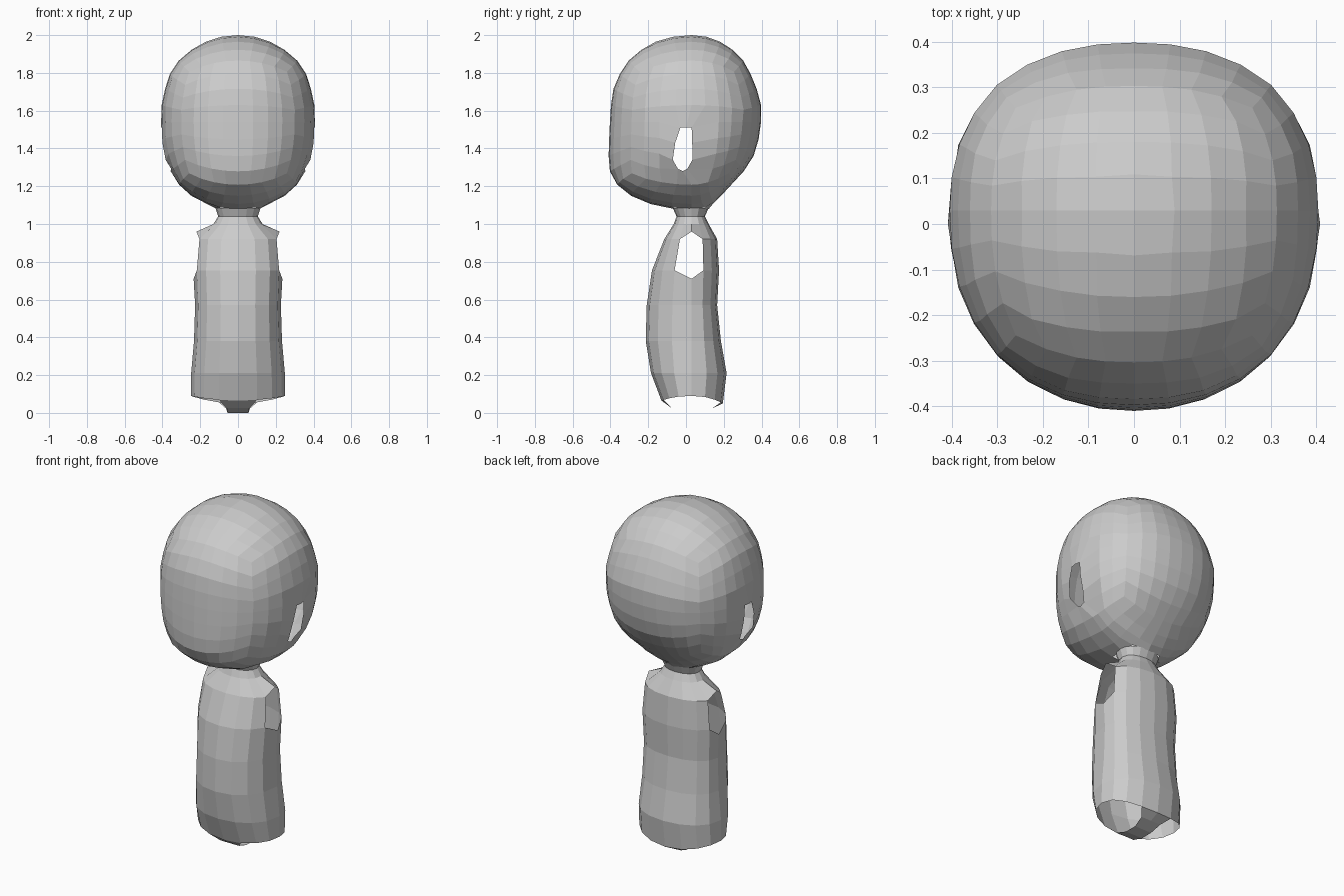
import bpy, bmesh, math

if "Cube" in bpy.data.objects:
    bpy.data.objects.remove(bpy.data.objects["Cube"])

grey = bpy.data.materials.new("plain grey")
grey.diffuse_color = (0.6, 0.6, 0.6, 1)
grey.use_nodes = True
grey.node_tree.nodes["Principled BSDF"].inputs["Base Color"].default_value = grey.diffuse_color

HEAD_Y = 0.03    # widest line of the head
BODY_Y = 0.03    # side seam of the torso

# head profile: z, half width, front y, back y
HEAD = [(1.08, .11, -.06, .12), (1.10, .15, -.17, .135), (1.13, .22, -.26, .17),
        (1.18, .29, -.34, .21), (1.25, .345, -.40, .285), (1.35, .385, -.41, .355),
        (1.45, .405, -.407, .385), (1.60, .41, -.40, .405), (1.70, .39, -.39, .38),
        (1.78, .37, -.36, .35), (1.87, .31, -.30, .30), (1.92, .25, -.24, .25),
        (1.965, .17, -.16, .18), (1.99, .09, -.07, .11), (2.0, .08, -.06, .10)]

# torso rings, same columns, from neck to hips
BODY = [(1.085, .12, -.07, .12), (1.04, .105, -.05, .10), (1.00, .13, -.065, .12),
        (.92, .22, -.115, .165), (.755, .235, -.18, .175), (.57, .227, -.208, .165),
        (.38, .233, -.213, .185), (.21, .248, -.185, .215), (.09, .25, -.13, .195)]


def profile(table, z):
    """Interpolate half width, front and back at a height."""
    z = min(max(z, table[0][0]), table[-1][0])
    for a, b in zip(table, table[1:]):
        if z <= b[0]:
            t = (z - a[0]) / (b[0] - a[0])
            return [a[i] + (b[i] - a[i]) * t for i in (1, 2, 3)]


def finish(name, bm):
    bmesh.ops.recalc_face_normals(bm, faces=bm.faces)
    me = bpy.data.meshes.new(name)
    bm.to_mesh(me)
    bm.free()
    me.materials.append(grey)
    bpy.context.collection.objects.link(bpy.data.objects.new(name, me))


# Head: rounded cube grid fitted to the profile, open at ears and neck
bm = bmesh.new()
bmesh.ops.create_cube(bm, size=2)
bmesh.ops.subdivide_edges(bm, edges=bm.edges[:], cuts=7, use_grid_fill=True)
holes = []
for f in bm.faces:
    c = f.calc_center_median()
    ear = abs(c.x) > .99 and abs(c.y) < .25 and -.75 < c.z < 0
    neck = c.z < -.99 and abs(c.x) < .25 and abs(c.y) < .25
    if ear or neck:
        holes.append(f)
bmesh.ops.delete(bm, geom=holes, context='FACES')
for v in bm.verts:
    g = v.co.copy()
    p = g.copy()
    for i in range(3):
        p[i] = math.tan(p[i] * math.pi / 4)
    p.normalize()
    z = 1.54 + p.z * (.46 if p.z > 0 else .47)
    hw, yf, yb = profile(HEAD, z)
    n = (abs(p.x) ** 2.25 + abs(p.y) ** 2.25) ** (1 / 2.25) or 1
    u, w = p.x / n, p.y / n
    if g.z == 1 and max(abs(g.x), abs(g.y)) < .1:
        u = w = 0
    v.co = (hw * u, HEAD_Y + w * ((HEAD_Y - yf) if w < 0 else (yb - HEAD_Y)), z)
    # pinch the grid around each ear opening
    if abs(g.x) > .99 and abs(g.y) < .3 and -.8 < g.z < .1:
        row = round(-g.z * 4)
        half = (.03, .045, .052, .025)[row]
        v.co.y = (0, -.012, -.018, -.018)[row] + half * round(g.y * 4)
        v.co.z = (1.51, 1.43, 1.34, 1.28)[row] + (.012 * abs(round(g.y * 4)) if row == 3 else 0)
finish("head", bm)

# Torso and neck: sixteen-sided loft with arm openings
N = 16
bm = bmesh.new()
rings = []
for r, (z, hw, yf, yb) in enumerate(BODY):
    ring = []
    for k in range(N):
        a = 2 * math.pi * k / N
        c, s = math.cos(a), math.sin(a)
        y = math.copysign(abs(s) ** .88, s)
        x = math.copysign(abs(c) ** .95, c) * hw
        zz = z
        if k % 8 == 0 and r == 3:      # peak of arm opening
            zz = .96
        if k % 8 == 0 and r == 4:      # bottom point of arm opening
            zz = .71
        if r == len(BODY) - 1:         # hip edge dips at front and back
            zz -= (.025 if s < 0 else .04) * s * s
        ring.append(bm.verts.new((x, BODY_Y + y * ((BODY_Y - yf) if y < 0 else (yb - BODY_Y)), zz)))
    rings.append(ring)
for r in range(len(BODY) - 1):
    for k in range(N):
        if r == 3 and k in (0, 7, 8, 15):
            continue
        j = (k + 1) % N
        bm.faces.new((rings[r][k], rings[r][j], rings[r + 1][j], rings[r + 1][k]))

# Crotch strip: narrow band joining front and back between the leg openings
last = rings[-1]
rows = [[last[11], last[12], last[13]]]
for y, z, w in ((-.075, .025, .06), (.0, .0, .055), (.075, .0, .055), (.14, .025, .065)):
    rows.append([bm.verts.new((x, y, z)) for x in (-w, 0, w)])
rows.append([last[5], last[4], last[3]])
for a, b in zip(rows, rows[1:]):
    for i in (0, 1):
        bm.faces.new((a[i], a[i + 1], b[i + 1], b[i]))
finish("torso", bm)
